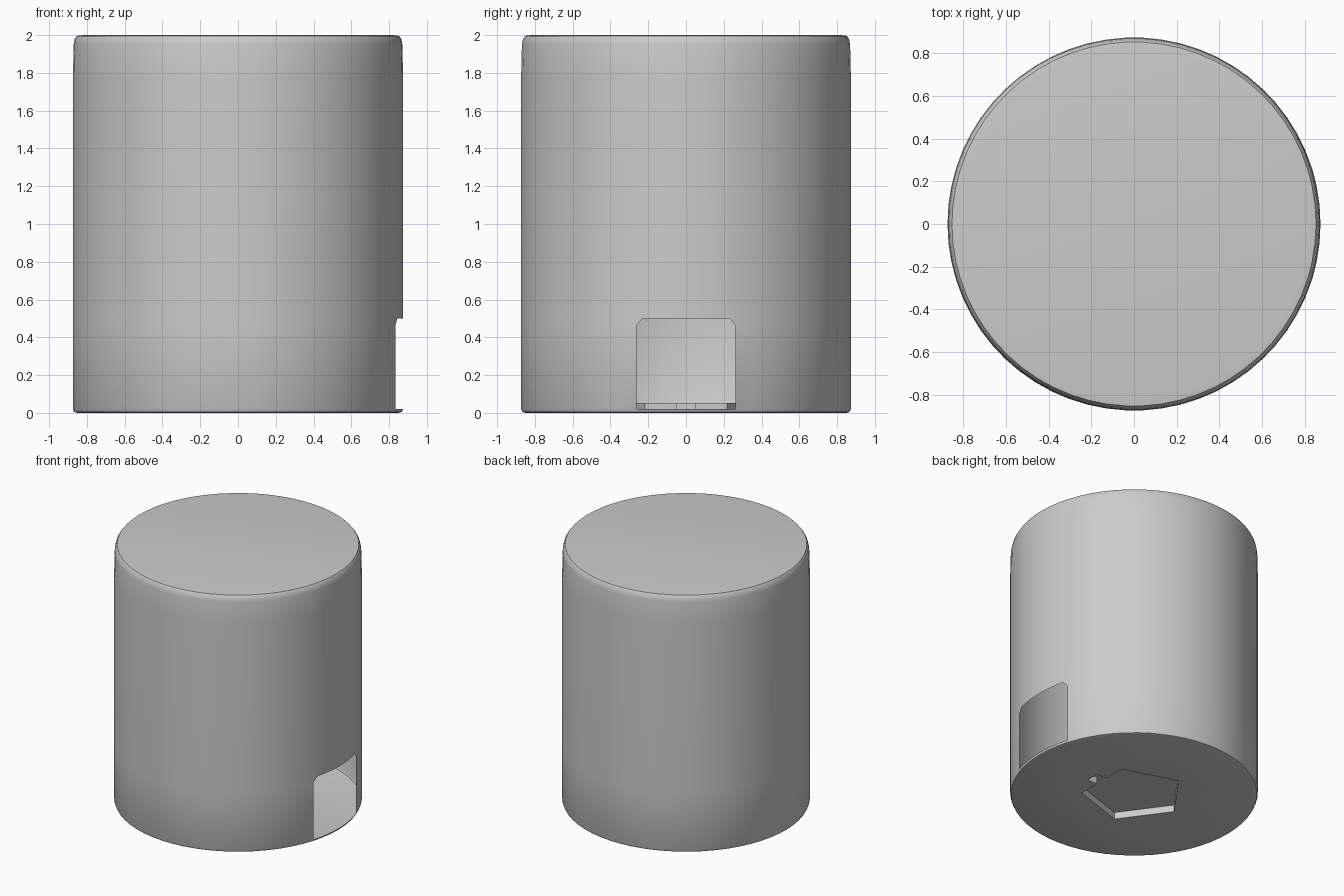
import bpy, bmesh
from math import radians, sin, cos, pi

if "Cube" in bpy.data.objects:
    bpy.data.objects.remove(bpy.data.objects["Cube"])

bm = bmesh.new()
SEG = 62
HALF = 3 * 2 * pi / SEG            # half angle of the side opening
CORNER = HALF - radians(2.3)       # start of the opening's clipped corners
angles = sorted([2 * pi * i / SEG for i in range(SEG)] + [CORNER, 2 * pi - CORNER])

# Thin outer wall with softened rims: (radius, height)
profile = [(.85, 0), (.867, .005), (.874, .02), (.874, .465), (.874, .5), (.874, 1.78),
           (.87, 1.95), (.864, 1.98), (.853, 1.996), (.82, 2)]
rings = [[bm.verts.new((r * cos(a), r * sin(a), z)) for a in angles] for r, z in profile]


def signed(a):
    return a - 2 * pi if a > pi else a


n = len(angles)
for k in range(len(rings) - 1):
    for i in range(n):
        j = (i + 1) % n
        mid = (signed(angles[i]) + signed(angles[j])) / 2 if abs(signed(angles[i]) - signed(angles[j])) < 1 else pi
        lo, hi = rings[k], rings[k + 1]
        if 2 <= k <= 3 and abs(mid) < HALF:
            # Side opening, keeping only its two small upper corners
            if k == 3 and abs(mid) > CORNER:
                edge = lo[j] if mid > 0 else lo[i]
                bm.faces.new([edge, hi[j], hi[i]])
            continue
        bm.faces.new((lo[i], lo[j], hi[j], hi[i]))

# Flat top
bm.faces.new(rings[-1])

# Keyed pentagon recess in the underside
R, TAB = .37, .05
flat = R * cos(pi / 5)
half_side = R * sin(pi / 5)
outline = [(flat, -half_side), (flat, -TAB), (flat + .085, -TAB), (flat + .085, TAB),
           (flat, TAB), (flat, half_side)]
outline += [(R * cos(a), R * sin(a)) for a in (radians(108), pi, radians(252))]
rim = [bm.verts.new((x, y, 0)) for x, y in outline]
roof = [bm.verts.new((x, y, .053)) for x, y in outline]
m = len(rim)
rim_edges = []
for i in range(m):
    j = (i + 1) % m
    bm.faces.new((rim[j], rim[i], roof[i], roof[j]))
    rim_edges.append(bm.edges.get((rim[i], rim[j])))
bm.faces.new(roof[::-1])

# Underside around the recess
base_edges = [bm.edges.get((rings[0][i], rings[0][(i + 1) % n])) for i in range(n)]
fill = bmesh.ops.triangle_fill(bm, edges=base_edges + rim_edges, use_beauty=True, normal=(0, 0, -1))
for f in fill["geom"]:
    if isinstance(f, bmesh.types.BMFace):
        f.normal_update()
        if f.normal.z > 0:
            f.normal_flip()

mesh = bpy.data.meshes.new("hollow_canister")
bm.to_mesh(mesh)
bm.free()
obj = bpy.data.objects.new("hollow_canister", mesh)
bpy.context.collection.objects.link(obj)
bpy.context.view_layer.objects.active = obj
obj.select_set(True)
bpy.ops.object.shade_smooth_by_angle(angle=radians(30))
